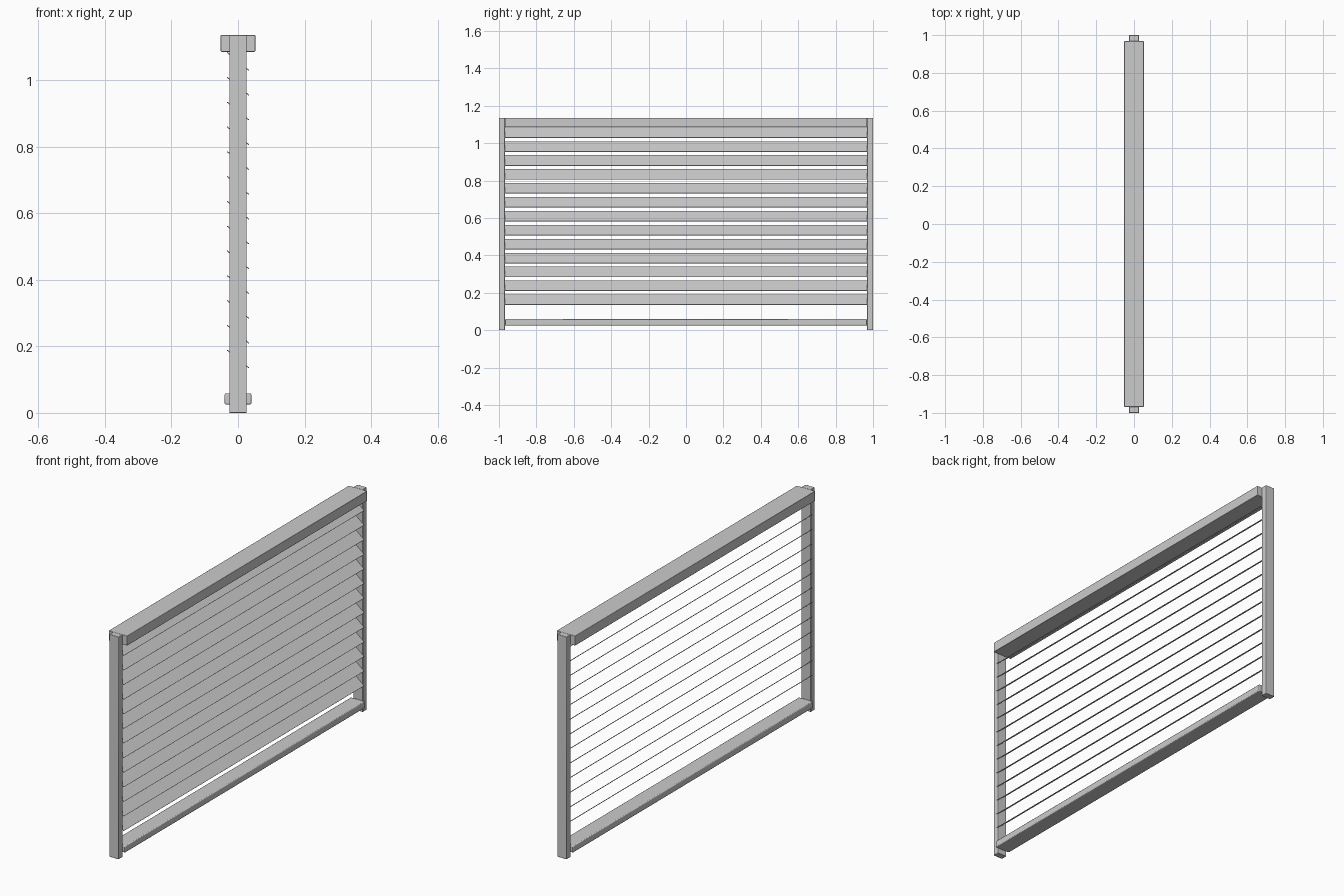
import bpy, math

if "Cube" in bpy.data.objects:
    bpy.data.objects.remove(bpy.data.objects["Cube"])

H = 1.135          # overall height
INNER = 0.968      # half length between the posts


def box(name, size, loc, bevel=0.0, tilt=0.0):
    bpy.ops.mesh.primitive_cube_add(size=1, location=loc)
    ob = bpy.context.object
    ob.name = name
    ob.scale = size
    bpy.ops.object.transform_apply(location=False, rotation=False, scale=True)
    ob.rotation_euler.y = tilt
    if bevel:
        m = ob.modifiers.new("edge_bevel", 'BEVEL')
        m.width = bevel
        m.segments = 2
        bpy.ops.object.shade_smooth_by_angle(angle=math.radians(35))
    return ob


# side posts
for side, label in ((-1, "front"), (1, "back")):
    box(f"{label}_post", (0.052, 1 - INNER, H),
        (0, side * (1 + INNER) / 2, H / 2), 0.002)

# head rail and bottom rail
box("head_rail", (0.104, 2 * INNER, 0.05), (0, 0, H - 0.025), 0.002)
box("bottom_rail", (0.08, 2 * INNER, 0.034), (0, 0, 0.042), 0.004)

# tilted slats, sloping down towards +x
COUNT, FIRST, STEP = 13, 0.162, 0.0745
for i in range(COUNT):
    box(f"slat_{i + 1}", (0.085, 2 * INNER, 0.003),
        (0, 0, FIRST + i * STEP), tilt=math.radians(39.5))
